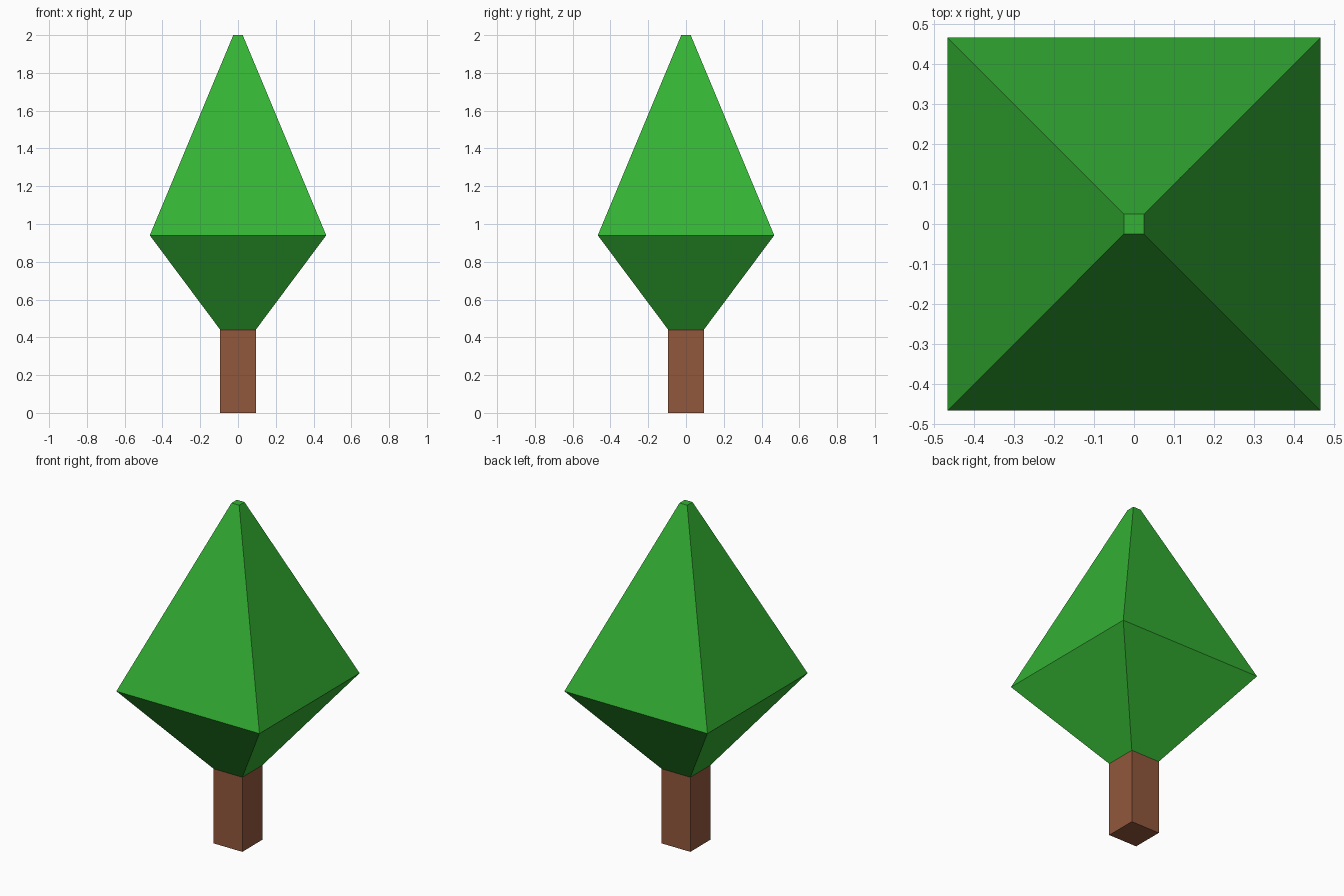
import bpy
import math

cube = bpy.data.objects.get("Cube")
if cube:
    bpy.data.objects.remove(cube, do_unlink=True)


def make_material(name, rgb):
    mat = bpy.data.materials.new(name)
    mat.use_nodes = True
    color = (*rgb, 1.0)
    mat.diffuse_color = color
    mat.node_tree.nodes["Principled BSDF"].inputs["Base Color"].default_value = color
    return mat


def square_frustum(name, half_bottom, half_top, z_bottom, z_top, mat):
    """Flat-shaded four-sided frustum aligned with the axes."""
    bpy.ops.mesh.primitive_cone_add(
        vertices=4,
        radius1=half_bottom * math.sqrt(2),
        radius2=half_top * math.sqrt(2),
        depth=z_top - z_bottom,
        location=(0, 0, (z_bottom + z_top) / 2),
        rotation=(0, 0, math.pi / 4),
    )
    obj = bpy.context.object
    obj.name = name
    bpy.ops.object.transform_apply(location=True, rotation=True, scale=True)
    obj.data.materials.append(mat)
    return obj


bark = make_material("bark brown", (0.287, 0.098, 0.045))
leaf = make_material("leaf green", (0.034, 0.445, 0.034))

TRUNK_HALF, CROWN_HALF, TIP_HALF = 0.094, 0.467, 0.025
TRUNK_TOP, CROWN_WIDEST, TIP = 0.44, 0.94, 2.0

# Trunk
square_frustum("trunk", TRUNK_HALF, TRUNK_HALF, 0, TRUNK_TOP, bark)

# Crown: flares out from the trunk, then tapers to a small flat tip
square_frustum("lower_crown", TRUNK_HALF, CROWN_HALF, TRUNK_TOP, CROWN_WIDEST, leaf)
square_frustum("upper_crown", CROWN_HALF, TIP_HALF, CROWN_WIDEST, TIP, leaf)
